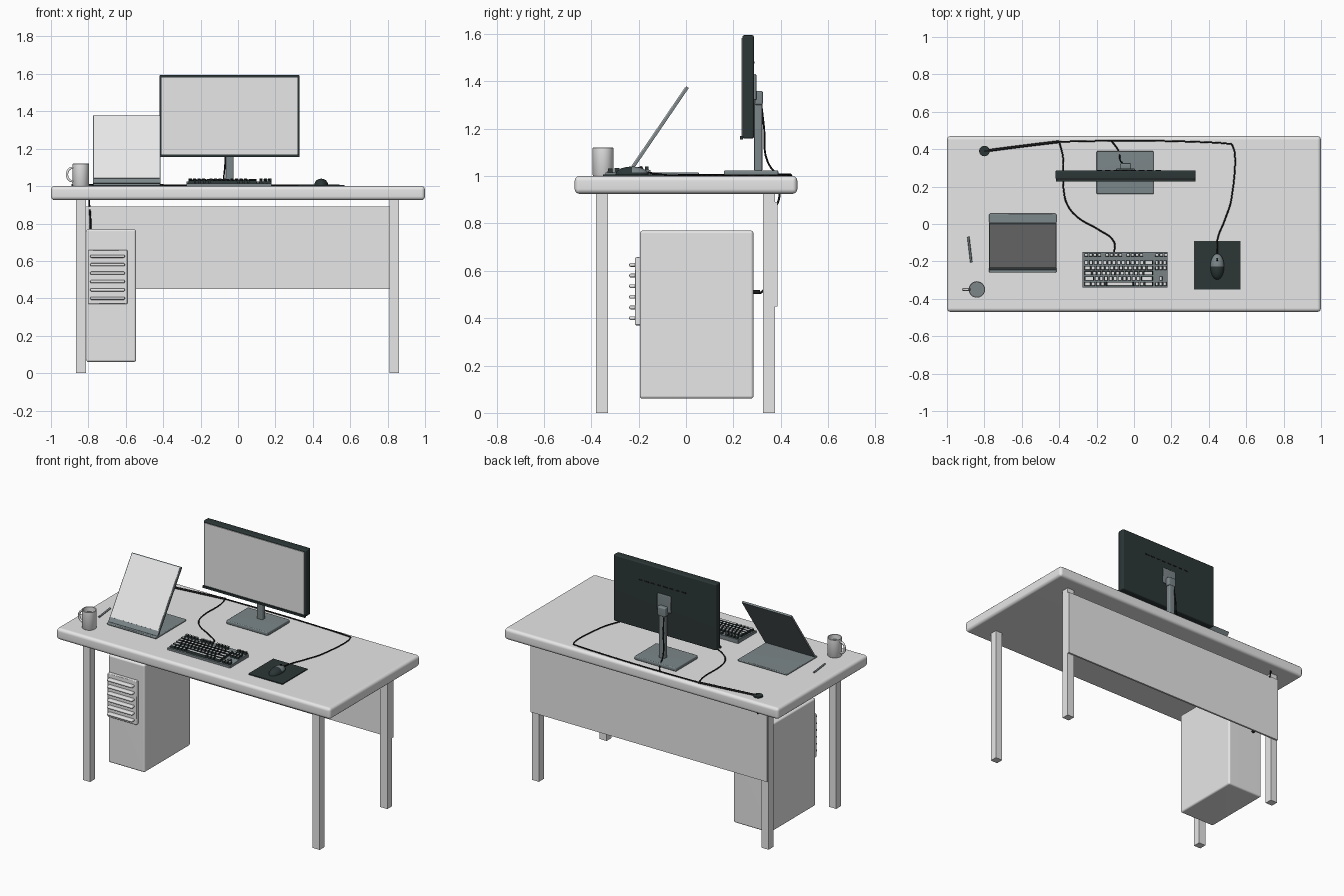
import bpy, bmesh
from math import radians, pi, sin, cos
from mathutils import Matrix, Vector

if "Cube" in bpy.data.objects:
    bpy.data.objects.remove(bpy.data.objects["Cube"])


def material(name, r, g, b):
    m = bpy.data.materials.new(name)
    m.use_nodes = True
    m.diffuse_color = (r, g, b, 1)
    m.node_tree.nodes["Principled BSDF"].inputs["Base Color"].default_value = (r, g, b, 1)
    return m


LIGHT = material("light grey", 0.8, 0.8, 0.8)
SLATE = material("slate grey", 0.2, 0.24, 0.25)
CHARCOAL = material("charcoal", 0.025, 0.037, 0.037)
BLACK = material("black", 0.01, 0.01, 0.01)


def finish(name, mats, smooth=False):
    ob = bpy.context.object
    ob.name = name
    for m in mats:
        ob.data.materials.append(m)
    if smooth:
        bpy.ops.object.shade_smooth_by_angle(angle=radians(40))
    return ob


def box(name, x, y, z, mat, bevel=0.0, segments=3):
    """Box spanning the given (min, max) ranges, with optional rounded edges."""
    spans = (x, y, z)
    bpy.ops.mesh.primitive_cube_add(size=1, location=[(a + b) / 2 for a, b in spans])
    ob = bpy.context.object
    ob.data.transform(Matrix.Diagonal([b - a for a, b in spans] + [1]))
    finish(name, [mat])
    if bevel:
        mod = ob.modifiers.new("Rounded", 'BEVEL')
        mod.width, mod.segments = bevel, segments
        bpy.ops.object.shade_smooth()
        ob.modifiers.new("Normals", 'WEIGHTED_NORMAL')
    return ob


def cylinder(name, loc, radius, depth, mat, rot=(0, 0, 0)):
    bpy.ops.mesh.primitive_cylinder_add(vertices=24, radius=radius, depth=depth,
                                        location=loc, rotation=rot)
    return finish(name, [mat], True)


def cable(name, points, radius, mat=BLACK):
    cu = bpy.data.curves.new(name, 'CURVE')
    cu.dimensions = '3D'
    cu.bevel_depth, cu.bevel_resolution, cu.resolution_u = radius, 1, 5
    cu.use_fill_caps = True
    sp = cu.splines.new('BEZIER')
    sp.bezier_points.add(len(points) - 1)
    for bp, p in zip(sp.bezier_points, points):
        bp.co = p
        bp.handle_left_type = bp.handle_right_type = 'AUTO'
    cu.materials.append(mat)
    ob = bpy.data.objects.new(name, cu)
    bpy.context.collection.objects.link(ob)
    return ob


def mesh_object(name, bm, mats):
    me = bpy.data.meshes.new(name)
    bm.to_mesh(me)
    bm.free()
    ob = bpy.data.objects.new(name, me)
    bpy.context.collection.objects.link(ob)
    for m in mats:
        me.materials.append(m)
    return ob


# Desk
box("desk_top", (-1, 1), (-0.47, 0.47), (0.925, 1), LIGHT, 0.02)
for side, x in (("right", -0.865), ("left", 0.81)):
    for end, y in (("front", -0.38), ("back", 0.325)):
        box(f"{end}_{side}_leg", (x, x + 0.052), (y, y + 0.05), (0, 0.93), LIGHT)
box("modesty_panel", (-0.862, 0.862), (0.375, 0.387), (0.45, 0.89), LIGHT)

# Computer tower with slatted vent
box("tower_case", (-0.812, -0.545), (-0.195, 0.285), (0.06, 0.77), LIGHT, 0.012)
box("tower_vent_panel", (-0.803, -0.59), (-0.215, -0.19), (0.37, 0.658), LIGHT, 0.004, 1)
for i in range(6):
    z = 0.4 + i * 0.045
    box("tower_vent_slat", (-0.79, -0.605), (-0.24, -0.21), (z - 0.008, z + 0.008), LIGHT, 0.006, 2)

# Monitor
box("monitor_body", (-0.42, 0.33), (0.238, 0.287), (1.158, 1.595), CHARCOAL, 0.008, 2)
box("monitor_screen", (-0.408, 0.318), (0.234, 0.24), (1.17, 1.582), LIGHT)
box("monitor_lip", (-0.418, 0.328), (0.227, 0.24), (1.155, 1.168), CHARCOAL)
box("monitor_mount_plate", (-0.095, 0.005), (0.285, 0.297), (1.32, 1.43), SLATE, 0.004, 1)
box("monitor_mount_joint", (-0.075, -0.015), (0.29, 0.325), (1.3, 1.36), SLATE, 0.008, 2)
box("monitor_neck", (-0.066, -0.024), (0.288, 0.322), (1.02, 1.35), SLATE, 0.006, 2)
box("monitor_stand_base", (-0.2, 0.105), (0.16, 0.39), (1, 1.024), SLATE, 0.006, 2)
for i in range(8):
    x = -0.2 + i * 0.045
    box("monitor_back_slot", (x, x + 0.03), (0.286, 0.289), (1.475, 1.483), BLACK)

# Laptop, lid tilted back over its base
box("laptop_base", (-0.775, -0.415), (-0.26, 0.055), (1, 1.015), SLATE, 0.004, 1)
pivot = Matrix.Translation((-0.595, -0.24, 1.013)) @ Matrix.Rotation(radians(-34.3), 4, 'X')
for name, half, y, z, mat in (("laptop_lid", 0.18, (-0.006, 0.006), (0, 0.438), SLATE),
                              ("laptop_screen", 0.174, (-0.009, -0.005), (0.03, 0.432), LIGHT)):
    lid = box(name, (-half, half), y, z, mat)
    lid.matrix_world = pivot @ Matrix.Translation(lid.location)

# Keyboard: wedge base with rows of keys
KX, KF, KB = -0.275, -0.34, -0.15


def deck(y):
    return 1.014 + 0.012 * (y - KF) / (KB - KF)


body = box("keyboard_base", (KX, 0.18), (KF, KB), (1, 1.02), SLATE)
for v in body.data.vertices:
    if v.co.z > 0:
        v.co.z = deck(v.co.y + body.location.y) - body.location.z

bm = bmesh.new()


def key(x, y, w, d=0.022):
    made = bmesh.ops.create_cube(bm, size=1)["verts"]
    bmesh.ops.transform(bm, verts=made, matrix=Matrix.Translation((x + w / 2, y, deck(y) + 0.007))
                        @ Matrix.Diagonal((w - 0.005, d, 0.018, 1)))
    for v in made:
        if v.co.z > deck(y) + 0.007:
            v.co.x += (x + w / 2 - v.co.x) * 0.12
            v.co.y += (y - v.co.y) * 0.12


PITCH = 0.0247
rows = [[1.5, 1, 1, 1, 6.5, 1, 1, 2],
        [2.25] + [1] * 10 + [2.75],
        [1.75] + [1] * 11 + [2.25],
        [1.5] + [1] * 12 + [1.5],
        [1] * 13 + [2]]
for r, widths in enumerate(rows):
    x, y = KX + 0.008, KF + 0.02 + r * 0.0285
    for w in widths:
        key(x, y, w * PITCH)
        x += w * PITCH
for block in range(4):
    for i in range(3 if block == 3 else 4):
        x = KX + 0.008 + (0.112 * block if block < 3 else 0.378) + i * 0.0235
        key(x, KB - 0.015, 0.0235, 0.016)
for r, cols in ((0, (0, 1, 2)), (1, (1,)), (3, (0, 1, 2)), (4, (0, 1, 2))):
    for c in cols:
        key(KX + 0.386 + c * 0.0215, KF + 0.02 + r * 0.0285, 0.0215)
bm.normal_update()
tops = [f for f in bm.faces if f.normal.z > 0.9]
bmesh.ops.inset_individual(bm, faces=tops, thickness=0.002)
for f in tops:
    f.material_index = 1
mesh_object("keyboard_keys", bm, [CHARCOAL, LIGHT])

# Mouse and pad
box("mouse_pad", (0.32, 0.57), (-0.35, -0.09), (1, 1.006), CHARCOAL)
bpy.ops.mesh.primitive_uv_sphere_add(segments=24, ring_count=12, radius=1, location=(0.445, -0.228, 1.006))
mouse = bpy.context.object
for v in mouse.data.vertices:
    v.co = Vector((v.co.x * 0.037, v.co.y * 0.07, max(v.co.z, 0) * 0.034))
finish("mouse", [CHARCOAL, SLATE], True)
for f in mouse.data.polygons:
    f.material_index = int(f.center.y > 0 and f.normal.z > 0.35)
cylinder("mouse_wheel", (0.445, -0.19, 1.034), 0.008, 0.007, BLACK, (0, pi / 2, 0))

# Mug: turned profile, drink and handle
bm = bmesh.new()
profile = [(0, 1), (0.041, 1), (0.044, 1.004), (0.044, 1.118), (0.042, 1.12),
           (0.039, 1.118), (0.039, 1.01), (0, 1.01)]
verts = [bm.verts.new((r, 0, z)) for r, z in profile]
edges = [bm.edges.new(p) for p in zip(verts, verts[1:])]
bmesh.ops.spin(bm, geom=verts + edges, cent=(0, 0, 0), axis=(0, 0, 1), angle=2 * pi, steps=32)
bmesh.ops.remove_doubles(bm, verts=bm.verts, dist=0.0001)
bmesh.ops.recalc_face_normals(bm, faces=bm.faces)
mug = mesh_object("mug", bm, [LIGHT])
mug.location = (-0.84, -0.35, 0)
bpy.ops.object.select_all(action='DESELECT')
mug.select_set(True)
bpy.context.view_layer.objects.active = mug
bpy.ops.object.shade_smooth_by_angle(angle=radians(40))
cylinder("mug_drink", (-0.84, -0.35, 1.085), 0.0395, 0.004, SLATE)
arc = [radians(a) for a in range(80, 281, 40)]
cable("mug_handle", [(-0.882 + 0.032 * cos(a), -0.35, 1.062 + 0.037 * sin(a)) for a in arc], 0.007, LIGHT)

# Pen
cable("pen", [(-0.886, -0.068, 1.006), (-0.87, -0.205, 1.006)], 0.006, SLATE)

# Cables running to the grommet and down to the tower
Z = 1.004
cable("mouse_cable", [(0.445, -0.16, 1.015), (0.447, -0.08, Z), (0.485, 0.02, Z), (0.522, 0.14, Z),
                      (0.524, 0.425, Z), (0.5, 0.43, Z), (0.2, 0.443, Z), (-0.1, 0.445, Z),
                      (-0.4, 0.44, Z)], 0.004)
cable("keyboard_cable", [(-0.105, -0.15, 1.012), (-0.107, -0.095, Z), (-0.19, -0.03, Z),
                         (-0.3, 0.035, Z), (-0.355, 0.1, Z), (-0.376, 0.18, Z), (-0.38, 0.36, Z),
                         (-0.4, 0.44, Z)], 0.004)
cable("cable_bundle", [(-0.4, 0.44, Z), (-0.6, 0.416, Z), (-0.8, 0.39, Z)], 0.007)
cable("monitor_cable", [(-0.06, 0.315, 1.33), (-0.065, 0.33, 1.2), (-0.075, 0.345, 1.06),
                        (-0.085, 0.395, Z), (-0.12, 0.444, Z)], 0.004)
cylinder("cable_grommet", (-0.8, 0.39, 1.003), 0.028, 0.012, CHARCOAL)
cable("tower_cable", [(-0.795, 0.39, 1), (-0.795, 0.392, 0.9), (-0.79, 0.36, 0.84),
                      (-0.78, 0.35, 0.6), (-0.75, 0.32, 0.51), (-0.74, 0.285, 0.51)], 0.005)
cylinder("tower_plug", (-0.74, 0.297, 0.51), 0.009, 0.03, BLACK, (pi / 2, 0, 0))
